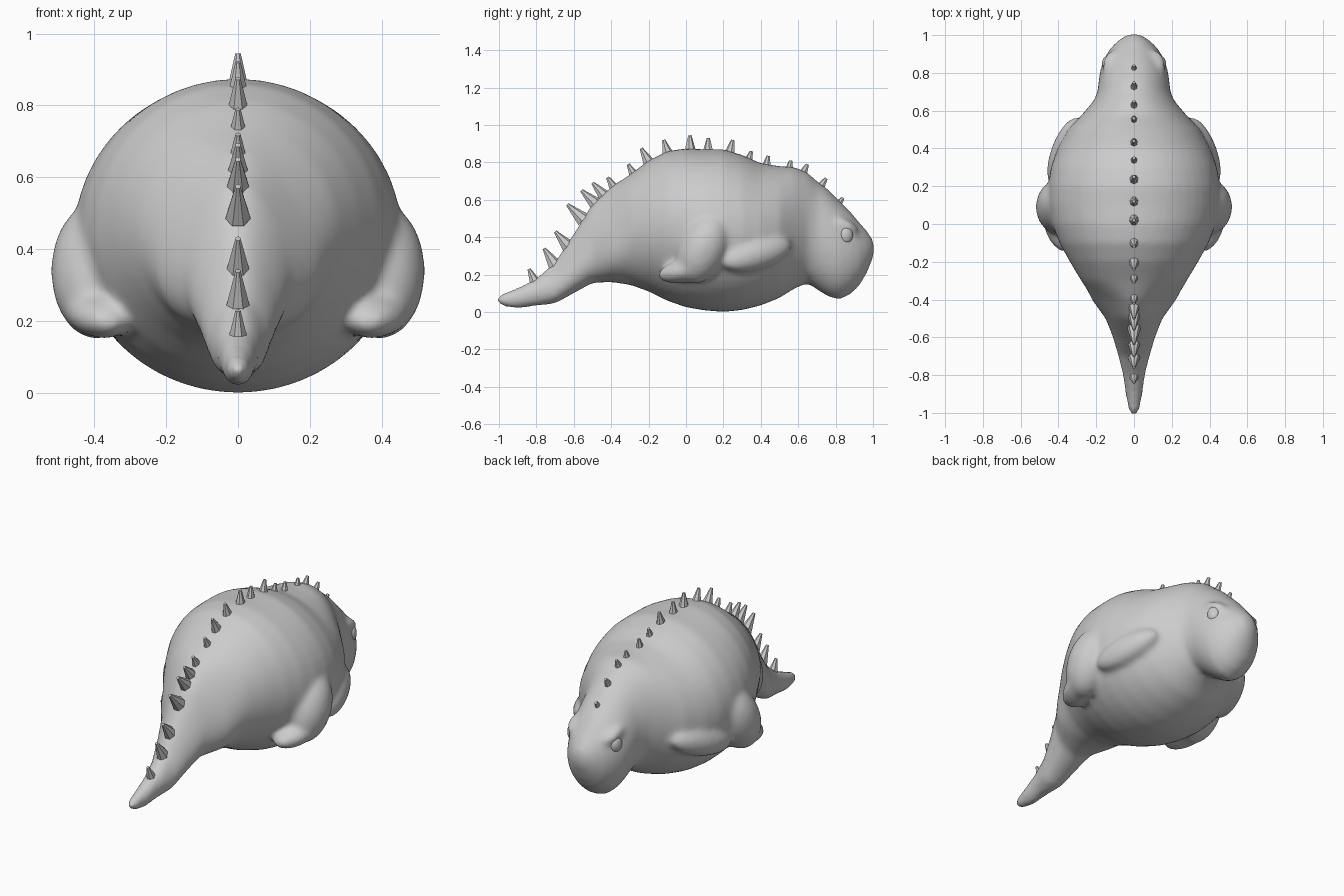
import bpy, bmesh, math
from mathutils import Matrix, Vector, Euler

if "Cube" in bpy.data.objects:
    bpy.data.objects.remove(bpy.data.objects["Cube"])

# Body sections: y, top z, bottom z, half width
SECTIONS = [
    (-1.01, .08, .05, .015), (-.98, .10, .03, .03), (-.9, .13, .018, .045), (-.8, .18, .032, .058),
    (-.7, .27, .045, .08), (-.6, .42, .10, .108), (-.5, .58, .155, .145), (-.4, .67, .16, .215),
    (-.3, .735, .145, .28), (-.2, .81, .11, .34), (-.1, .86, .06, .395), (0, .875, .025, .435),
    (.1, .87, .008, .455), (.2, .87, .0, .455), (.3, .84, .01, .44), (.4, .795, .035, .405),
    (.5, .78, .075, .35), (.58, .775, .125, .275), (.65, .745, .155, .215), (.7, .70, .12, .193),
    (.76, .655, .082, .187), (.82, .595, .066, .178), (.88, .535, .095, .155), (.93, .475, .145, .125),
    (.97, .43, .215, .085), (1.0, .385, .29, .04), (1.006, .35, .32, .015)]
SEG = 48


def section_at(y):
    for a, b in zip(SECTIONS, SECTIONS[1:]):
        if a[0] <= y <= b[0]:
            t = (y - a[0]) / (b[0] - a[0])
            return [p + (q - p) * t for p, q in zip(a, b)]
    return list(SECTIONS[-1])


def finish(bm, name):
    bmesh.ops.recalc_face_normals(bm, faces=bm.faces[:])
    me = bpy.data.meshes.new(name)
    bm.to_mesh(me)
    bm.free()
    ob = bpy.data.objects.new(name, me)
    bpy.context.collection.objects.link(ob)
    return ob


def ellipsoid(bm, loc, radii, rot=(0, 0, 0)):
    m = (Matrix.Translation(loc) @ Euler([math.radians(a) for a in rot]).to_matrix().to_4x4()
         @ Matrix.Diagonal((*radii, 1)))
    bmesh.ops.create_uvsphere(bm, u_segments=32, v_segments=20, radius=1, matrix=m)


def smooth(ob):
    for p in ob.data.polygons:
        p.use_smooth = True


# Body, head and tail lofted through the sections
bm = bmesh.new()
rings = []
for y, top, bot, w in SECTIONS:
    cz, h = (top + bot) / 2, (top - bot) / 2
    pear = .3 if -.75 < y < -.35 else 0
    ring = []
    for i in range(SEG):
        a = 2 * math.pi * i / SEG
        x = w * math.cos(a) * (1 - pear * math.sin(a))
        ring.append(bm.verts.new((x, y, cz + h * math.sin(a))))
    rings.append(ring)
for a, b in zip(rings, rings[1:]):
    for i in range(SEG):
        j = (i + 1) % SEG
        bm.faces.new((a[i], a[j], b[j], b[i]))
bm.faces.new(rings[0])
bm.faces.new(rings[-1])

# Tucked legs, cheeks and brows, mirrored
for s in (-1, 1):
    ellipsoid(bm, (s * .395, .09, .34), (.125, .13, .20), (-25, 0, 0))
    ellipsoid(bm, (s * .385, .01, .225), (.095, .165, .065), (12, 0, -s * 12))
    ellipsoid(bm, (s * .365, .38, .31), (.075, .20, .085), (15, 0, s * 20))
    ellipsoid(bm, (s * .115, .85, .46), (.05, .08, .035), (-25, 0, s * 15))
body = finish(bm, "body")
rm = body.modifiers.new("fuse", 'REMESH')
rm.mode = 'VOXEL'
rm.voxel_size = .014
rm.use_smooth_shade = True
sm = body.modifiers.new("soften", 'SMOOTH')
sm.factor = .5
sm.iterations = 14
smooth(body)

# Eyes
bm = bmesh.new()
for s in (-1, 1):
    ellipsoid(bm, (s * .143, .857, .41), (.025, .036, .045), (0, 0, s * 20))
smooth(finish(bm, "eyes"))

# Row of spikes along the spine, listed by tip (y, z)
TIPS = [(-.84, .23), (-.76, .34), (-.70, .43), (-.635, .575), (-.56, .65), (-.50, .69), (-.42, .72),
        (-.31, .79), (-.24, .875), (-.12, .92), (.02, .945), (.12, .93), (.25, .92), (.35, .86),
        (.44, .835), (.56, .81), (.65, .79), (.75, .715), (.84, .61)]
bm = bmesh.new()
for y, z in TIPS:
    lo, hi = section_at(y - .07), section_at(y + .07)
    n = Vector((0, lo[1] - hi[1], hi[0] - lo[0])).normalized()
    n = (n + Vector((0, 0, .25))).normalized()
    tip = Vector((0, y, z))
    rot = n.to_track_quat('Z', 'Y').to_matrix().to_4x4()
    m = Matrix.Translation(tip - n * .06) @ rot
    bmesh.ops.create_cone(bm, cap_ends=True, segments=7, radius1=.042, radius2=.009,
                          depth=.12, matrix=m)
for v in bm.verts:
    v.co.x *= .85
finish(bm, "back_spikes")
